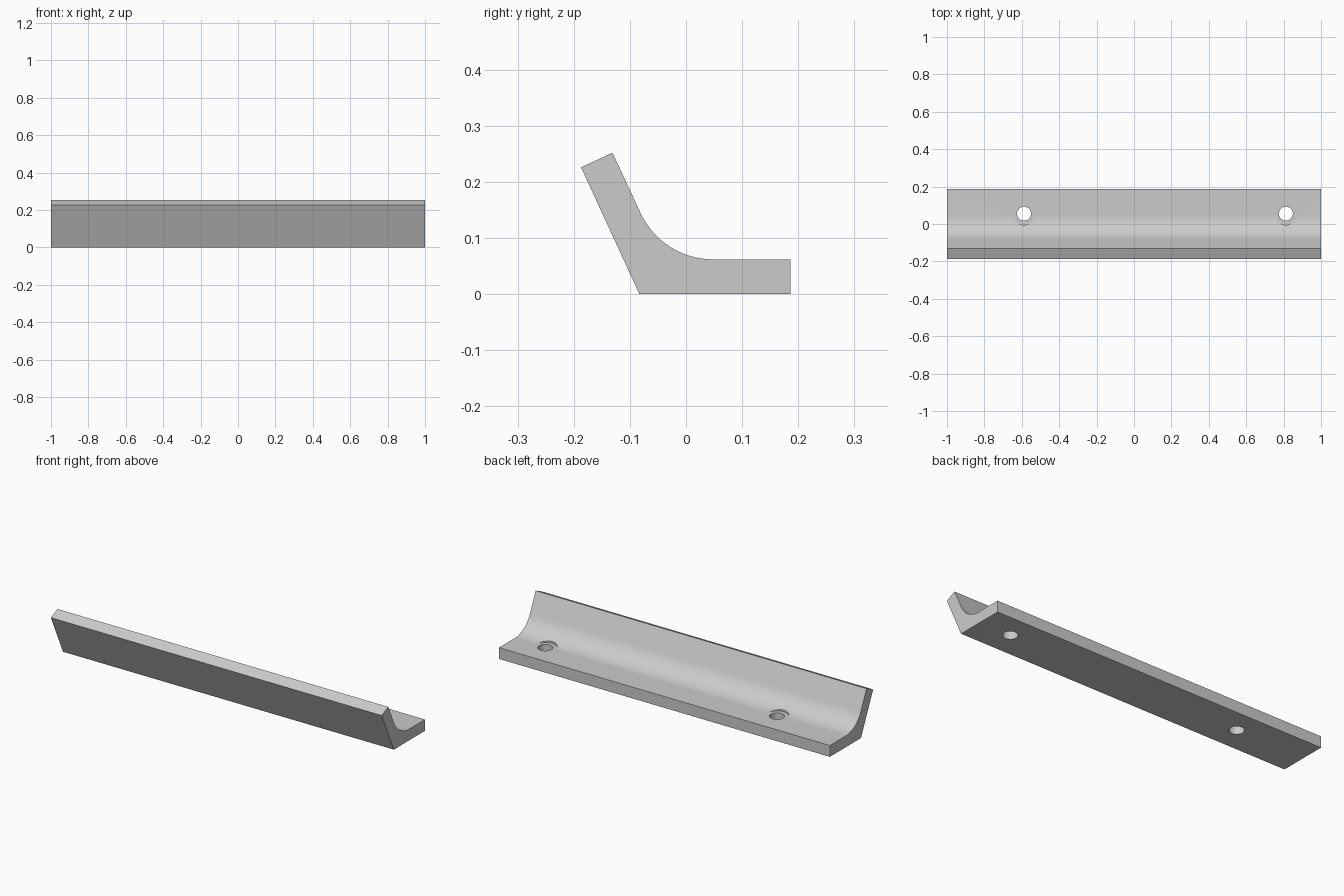
import bpy
import bmesh
from math import radians, sin, cos, tan
from mathutils import Vector

cube = bpy.data.objects.get("Cube")
if cube:
    bpy.data.objects.remove(cube)

grey = bpy.data.materials.new("light_grey")
grey.use_nodes = True
colour = (0.6, 0.6, 0.6, 1)
grey.diffuse_color = colour
grey.node_tree.nodes["Principled BSDF"].inputs["Base Color"].default_value = colour


def finish(name, bm):
    bmesh.ops.recalc_face_normals(bm, faces=bm.faces)
    mesh = bpy.data.meshes.new(name)
    bm.to_mesh(mesh)
    bm.free()
    mesh.materials.append(grey)
    obj = bpy.data.objects.new(name, mesh)
    bpy.context.collection.objects.link(obj)
    return obj


# Angled rail: flat foot, leaning flange and a round inner fillet
FOOT, TURN, RADIUS = 0.062, radians(65), 0.142
TIP = Vector((-0.131, 0.252))
corner_y = TIP.x + (TIP.y - FOOT) / tan(TURN)
centre = Vector((corner_y + RADIUS * tan(TURN / 2), FOOT + RADIUS))

profile = [Vector((-0.083, 0)), Vector((0.186, 0)), Vector((0.186, FOOT))]
STEPS = 24
for i in range(STEPS + 1):
    a = TURN * i / STEPS
    profile.append(centre - RADIUS * Vector((sin(a), cos(a))))
profile += [TIP, Vector((-0.187, 0.226))]

bm = bmesh.new()
face = bm.faces.new([bm.verts.new((-1, p.x, p.y)) for p in profile])
extruded = bmesh.ops.extrude_face_region(bm, geom=[face])["geom"]
bmesh.ops.translate(bm, vec=(2, 0, 0),
                    verts=[v for v in extruded if isinstance(v, bmesh.types.BMVert)])
rail = finish("angled_rail", bm)


# Screw holes, each with a spot face cut into the fillet
def drill(name, x, radius, bottom, top):
    bm = bmesh.new()
    bmesh.ops.create_cone(bm, cap_ends=True, segments=48, radius1=radius,
                          radius2=radius, depth=top - bottom)
    bmesh.ops.translate(bm, vec=(x, 0.055, (top + bottom) / 2), verts=bm.verts)
    cutter = finish(name, bm)
    mod = rail.modifiers.new(name, "BOOLEAN")
    mod.operation = "DIFFERENCE"
    mod.solver = "EXACT"
    mod.object = cutter
    bpy.context.view_layer.objects.active = rail
    bpy.ops.object.modifier_apply(modifier=name)
    bpy.data.objects.remove(cutter)


for side, x in (("right", -0.588), ("left", 0.812)):
    drill(side + "_screw_hole", x, 0.0375, -0.1, 0.3)
    drill(side + "_spot_face", x, 0.06, FOOT + 0.0004, 0.3)

# Smooth the fillet and bores, keep the edges crisp
bpy.ops.object.select_all(action="DESELECT")
rail.select_set(True)
bpy.context.view_layer.objects.active = rail
bpy.ops.object.shade_smooth_by_angle(angle=radians(20))
